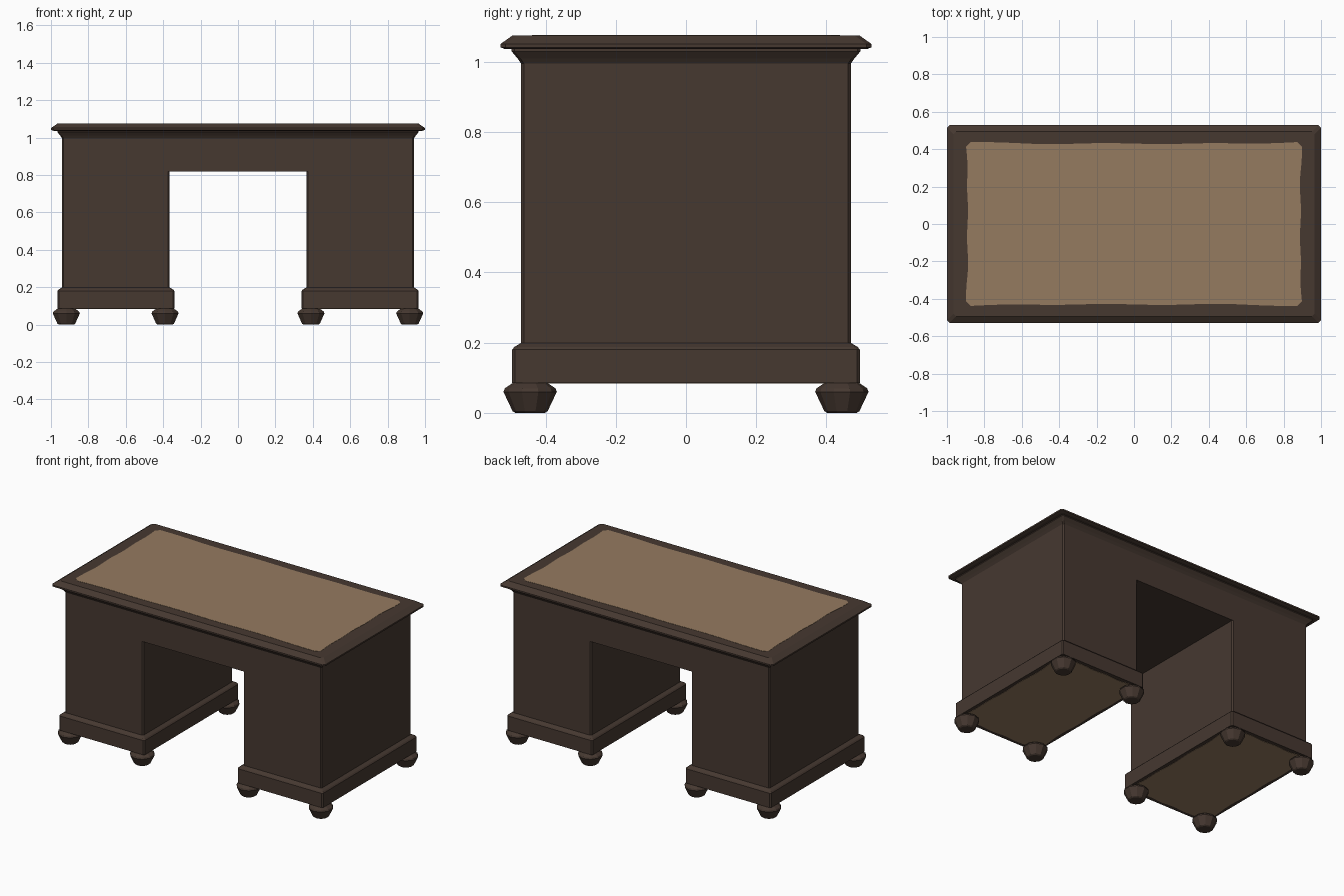
import bpy, math

if "Cube" in bpy.data.objects:
    bpy.data.objects.remove(bpy.data.objects["Cube"])


def material(name, rgb):
    m = bpy.data.materials.new(name)
    m.diffuse_color = (*rgb, 1)
    m.use_nodes = True
    m.node_tree.nodes["Principled BSDF"].inputs["Base Color"].default_value = m.diffuse_color
    return m


WOOD = material("dark wood", (0.061, 0.040, 0.030))
TAN = material("tan leather", (0.300, 0.197, 0.118))


def loft(name, rings, mat, bottom=True, top=True):
    """Join rings (counter-clockwise seen from above, rising) with quads."""
    n = len(rings[0])
    faces = []
    for k in range(len(rings) - 1):
        a, b = k * n, (k + 1) * n
        faces += [(a + i, a + (i + 1) % n, b + (i + 1) % n, b + i) for i in range(n)]
    if bottom:
        faces.append(tuple(range(n - 1, -1, -1)))
    if top:
        faces.append(tuple(range((len(rings) - 1) * n, len(rings) * n)))
    me = bpy.data.meshes.new(name)
    me.from_pydata([v for r in rings for v in r], [], faces)
    me.materials.append(mat)
    ob = bpy.data.objects.new(name, me)
    bpy.context.collection.objects.link(ob)
    return ob


def rect(cx, hx, hy, z, c=0.008):
    """Rectangle with small chamfered corners."""
    pts = [(hx, -hy + c), (hx, hy - c), (hx - c, hy), (-hx + c, hy),
           (-hx, hy - c), (-hx, -hy + c), (-hx + c, -hy), (hx - c, -hy)]
    return [(cx + x, y, z) for x, y in pts]


def worn_plate(name, cx, hx, hy, z0, z1, wave, r=0.025):
    """Thin leather plate with an uneven outline, widest at its corners."""
    pts = []
    corners = [(hx, -hy), (hx, hy), (-hx, hy), (-hx, -hy)]
    for k in range(4):
        (ax, ay), (bx, by) = corners[k], corners[(k + 1) % 4]
        length = math.hypot(bx - ax, by - ay)
        ux, uy = (bx - ax) / length, (by - ay) / length
        for i in range(17):
            t = i / 16
            d = r + (length - 2 * r) * t
            s = wave * (min(1, 6 * t, 6 * (1 - t)) + 0.35 * math.sin(6 * math.pi * t))
            pts.append((cx + ax + ux * d - uy * s, ay + uy * d + ux * s))
    return loft(name, [[(x, y, z) for x, y in pts] for z in (z0, z1)], TAN)


# Desk top with sloped upper edge, and its leather writing surface
loft("desk_top", [rect(0, hx, hy, z, 0.014) for hx, hy, z in (
    (0.985, 0.515, 1.036), (1.0, 0.528, 1.041), (1.0, 0.528, 1.051),
    (0.965, 0.494, 1.075))], WOOD)
worn_plate("writing_surface", 0, 0.898, 0.438, 1.074, 1.0765, 0.008)

# Upper carcass with flared moulding below the top
loft("carcass", [rect(0, hx, hy, z) for hx, hy, z in (
    (0.940, 0.470, 0.82), (0.940, 0.470, 0.995), (0.950, 0.480, 1.010),
    (0.966, 0.497, 1.030), (0.966, 0.497, 1.037))], WOOD, bottom=False, top=False)

# Ceiling of the knee hole
loft("knee_hole_ceiling", [rect(0, 0.372, 0.469, z, 0.001) for z in (0.82, 0.825)], WOOD)

for sx, side in ((-1, "left"), (1, "right")):
    cx = sx * 0.653
    # Pedestal with plinth
    loft(side + "_pedestal", [rect(cx, hx, hy, z) for hx, hy, z in (
        (0.313, 0.495, 0.085), (0.313, 0.495, 0.180), (0.306, 0.489, 0.188),
        (0.287, 0.470, 0.199), (0.287, 0.470, 0.820))], WOOD, top=False)
    worn_plate(side + "_underside", cx, 0.300, 0.480, 0.083, 0.086, 0.010)
    # Turned bun feet
    for fx in (0.390, 0.918):
        for fy in (-0.444, 0.444):
            foot = [[(sx * fx + r * math.cos(math.tau * (i + 0.5) / 10),
                      fy + r * math.sin(math.tau * (i + 0.5) / 10), z) for i in range(10)]
                    for r, z in ((0.042, 0.0), (0.050, 0.005), (0.076, 0.060),
                                 (0.072, 0.070), (0.050, 0.085))]
            loft(side + "_foot", foot, WOOD)
